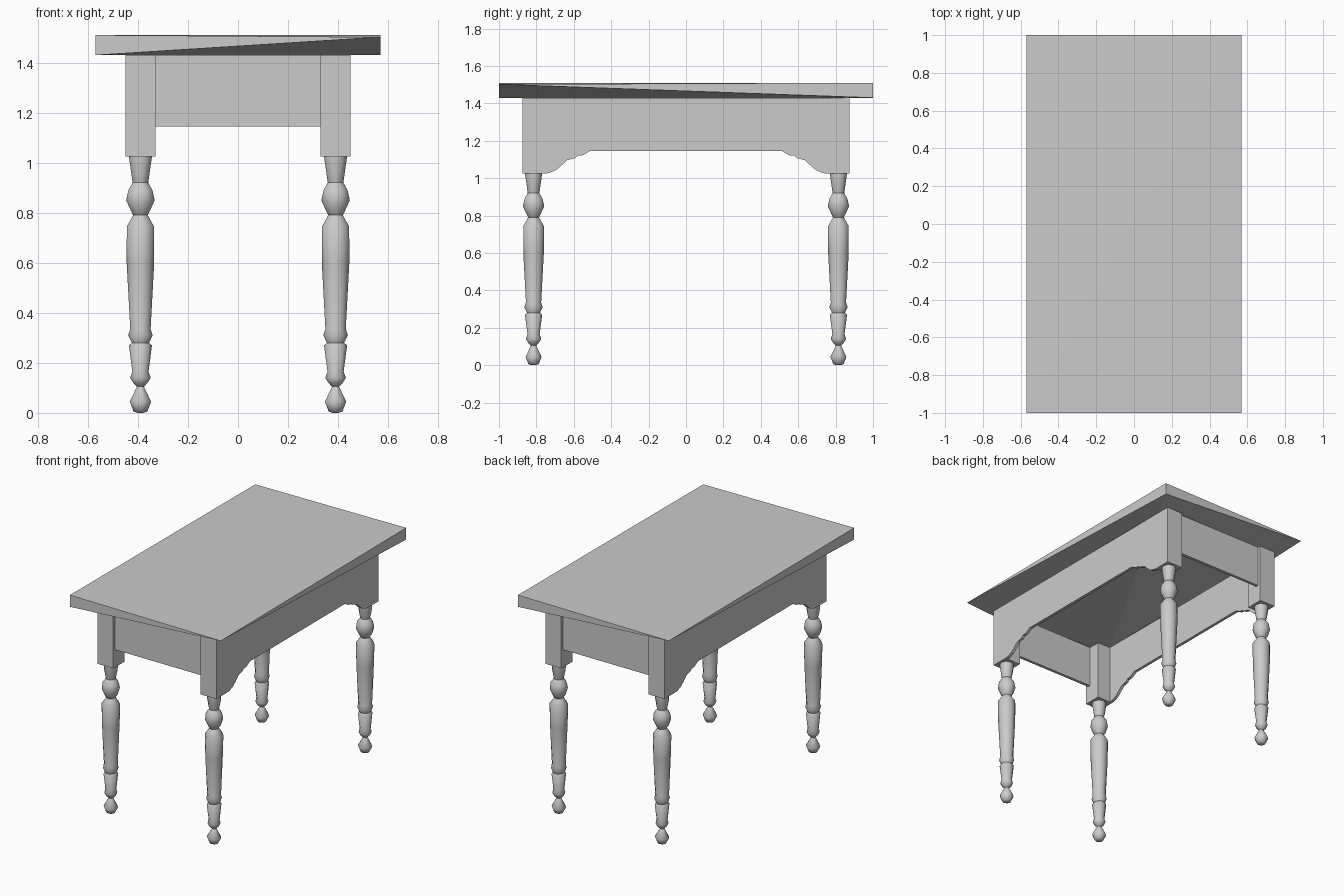
import bpy, bmesh, math

cube = bpy.data.objects.get("Cube")
if cube:
    bpy.data.objects.remove(cube, do_unlink=True)

# One plain grey for the whole table
GREY = (0.6, 0.6, 0.6, 1)
grey = bpy.data.materials.new("plain_grey")
grey.use_nodes = True
grey.diffuse_color = GREY
grey.node_tree.nodes["Principled BSDF"].inputs["Base Color"].default_value = GREY

X, Y = 0.45, 0.875            # outer faces of the frame
POST = 0.12                   # post width
FRAME_TOP, POST_BOTTOM, RAIL_BOTTOM = 1.43, 1.025, 1.145
PANEL = 0.02                  # board thickness


def finish(name, bm):
    bmesh.ops.recalc_face_normals(bm, faces=bm.faces)
    mesh = bpy.data.meshes.new(name)
    bm.to_mesh(mesh)
    bm.free()
    mesh.materials.append(grey)
    obj = bpy.data.objects.new(name, mesh)
    bpy.context.collection.objects.link(obj)
    return obj


def box(name, low, high):
    bm = bmesh.new()
    bmesh.ops.create_cube(bm, size=1)
    for v in bm.verts:
        v.co = [l + (c + 0.5) * (h - l) for c, l, h in zip(v.co, low, high)]
    return finish(name, bm)


# Table top: wedge-edged slab, full thickness at two opposite corners only
bm = bmesh.new()
for s in (-1, 1):
    for co in ((0.57 * s, s, 1.51), (0.57 * s, s, FRAME_TOP), (0.57 * s, -s, 1.502)):
        bm.verts.new(co)
bmesh.ops.convex_hull(bm, input=bm.verts)
finish("table_top", bm)

# Side apron outline: stepped scroll cut, mirrored about the middle
scroll = [(-0.733, 1.027), (-0.695, 1.043), (-0.67, 1.064), (-0.636, 1.096),
          (-0.594, 1.107), (-0.58, 1.12), (-0.55, 1.123), (-0.513, RAIL_BOTTOM)]
edge = POST - Y
outline = [(edge, FRAME_TOP), (edge, POST_BOTTOM)] + scroll
outline += [(-y, z) for y, z in reversed(outline)]


def side_apron(name, side):
    bm = bmesh.new()
    face = bm.faces.new([bm.verts.new((side * X, y, z)) for y, z in outline])
    ext = bmesh.ops.extrude_face_region(bm, geom=[face], use_keep_orig=True)
    verts = [g for g in ext["geom"] if isinstance(g, bmesh.types.BMVert)]
    bmesh.ops.translate(bm, verts=verts, vec=(-side * PANEL, 0, 0))
    finish(name, bm)


side_apron("left_side_apron", 1)
side_apron("right_side_apron", -1)

# End aprons, set slightly back from the post faces
inner = X - POST
for name, s in (("front_apron", -1), ("back_apron", 1)):
    a, b = sorted((s * (Y - 0.02), s * (Y - 0.02 - PANEL)))
    box(name, (-inner, a, RAIL_BOTTOM), (inner, b, FRAME_TOP))

# Turned leg profile as (radius, height), from top to foot
profile = [(0.046, 1.025), (0.043, 0.98), (0.031, 0.92), (0.052, 0.89), (0.057, 0.85),
           (0.042, 0.81), (0.029, 0.79), (0.059, 0.745), (0.055, 0.6), (0.044, 0.335),
           (0.049, 0.31), (0.037, 0.28), (0.046, 0.27), (0.035, 0.165), (0.041, 0.14),
           (0.031, 0.12), (0.014, 0.105), (0.046, 0.045), (0.028, 0.006), (0.012, 0)]
SIDES = 8


def turned_leg(name, cx, cy):
    bm = bmesh.new()
    rings = []
    for i, (r, z) in enumerate(profile):
        ring = []
        for k in range(SIDES):
            a = (k + 0.5 * (i % 2)) * math.tau / SIDES
            ring.append(bm.verts.new((cx + r * math.cos(a), cy + r * math.sin(a), z)))
        rings.append(ring)
    # Neighbouring rings are half a step apart, joined by triangles
    for i, (a, b) in enumerate(zip(rings, rings[1:])):
        if i % 2:
            a, b = b, a
        for k in range(SIDES):
            n = (k + 1) % SIDES
            bm.faces.new((a[k], a[n], b[k]))
            bm.faces.new((b[k], a[n], b[n]))
    bm.faces.new(rings[0])
    bm.faces.new(rings[-1])
    leg = finish(name, bm)
    bpy.ops.object.select_all(action="DESELECT")
    leg.select_set(True)
    bpy.context.view_layer.objects.active = leg
    bpy.ops.object.shade_smooth_by_angle(angle=math.radians(50))


# Four corner posts, each with a turned leg below
for end, sy in (("front", -1), ("back", 1)):
    for side, sx in (("left", 1), ("right", -1)):
        cx, cy = sx * (X - POST / 2), sy * (Y - POST / 2)
        h = POST / 2
        box(f"{end}_{side}_post", (cx - h, cy - h, POST_BOTTOM), (cx + h, cy + h, FRAME_TOP))
        turned_leg(f"{end}_{side}_leg", cx, cy)
